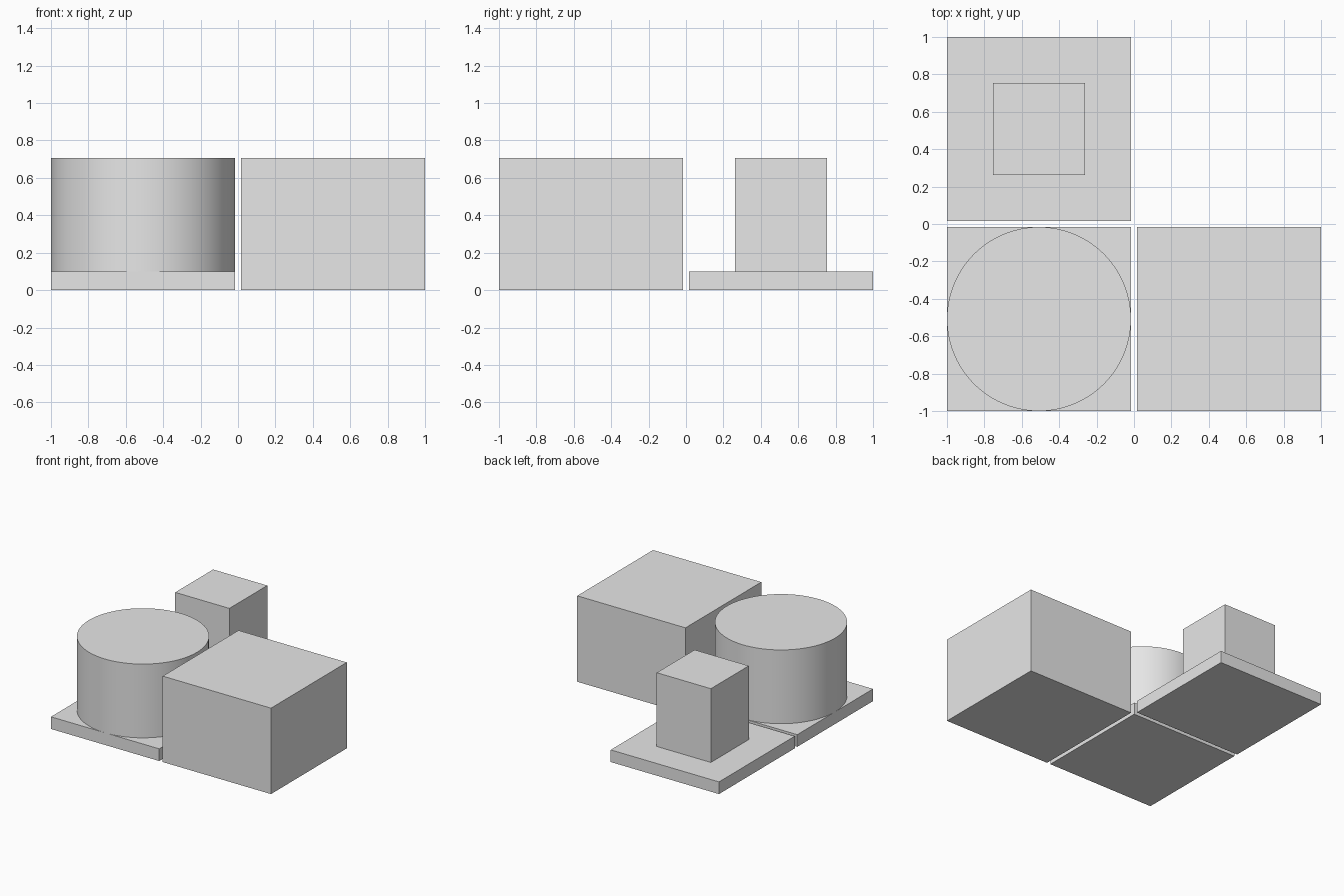
import bpy
import math

cube = bpy.data.objects.get("Cube")
if cube:
    bpy.data.objects.remove(cube, do_unlink=True)

SIDE = 0.984          # edge of one plot
MID = 1 - SIDE / 2    # plot centre distance from the axes
SLAB = 0.1
TOP = 0.706

grey = bpy.data.materials.new("light_grey")
grey.use_nodes = True
grey.diffuse_color = (0.8, 0.8, 0.8, 1)
grey.node_tree.nodes["Principled BSDF"].inputs["Base Color"].default_value = (0.8, 0.8, 0.8, 1)


def finish(name):
    obj = bpy.context.object
    obj.name = name
    obj.data.materials.append(grey)
    return obj


def block(name, x, y, width, bottom, top):
    bpy.ops.mesh.primitive_cube_add(size=1, location=(x, y, (bottom + top) / 2))
    bpy.context.object.scale = (width, width, top - bottom)
    bpy.ops.object.transform_apply(location=False, rotation=False, scale=True)
    return finish(name)


# Full-height block
block("solid_block", MID, -MID, SIDE, 0, TOP)

# Thin base slabs
block("drum_base", -MID, -MID, SIDE, 0, SLAB)
block("tower_base", -MID, MID, SIDE, 0, SLAB)

# Square tower
block("square_tower", -MID, MID, SIDE / 2, SLAB, TOP)

# Round drum
bpy.ops.mesh.primitive_cylinder_add(vertices=96, radius=SIDE / 2, depth=TOP - SLAB,
                                    location=(-MID, -MID, (SLAB + TOP) / 2))
finish("round_drum")
bpy.ops.object.shade_smooth_by_angle(angle=math.radians(30))
